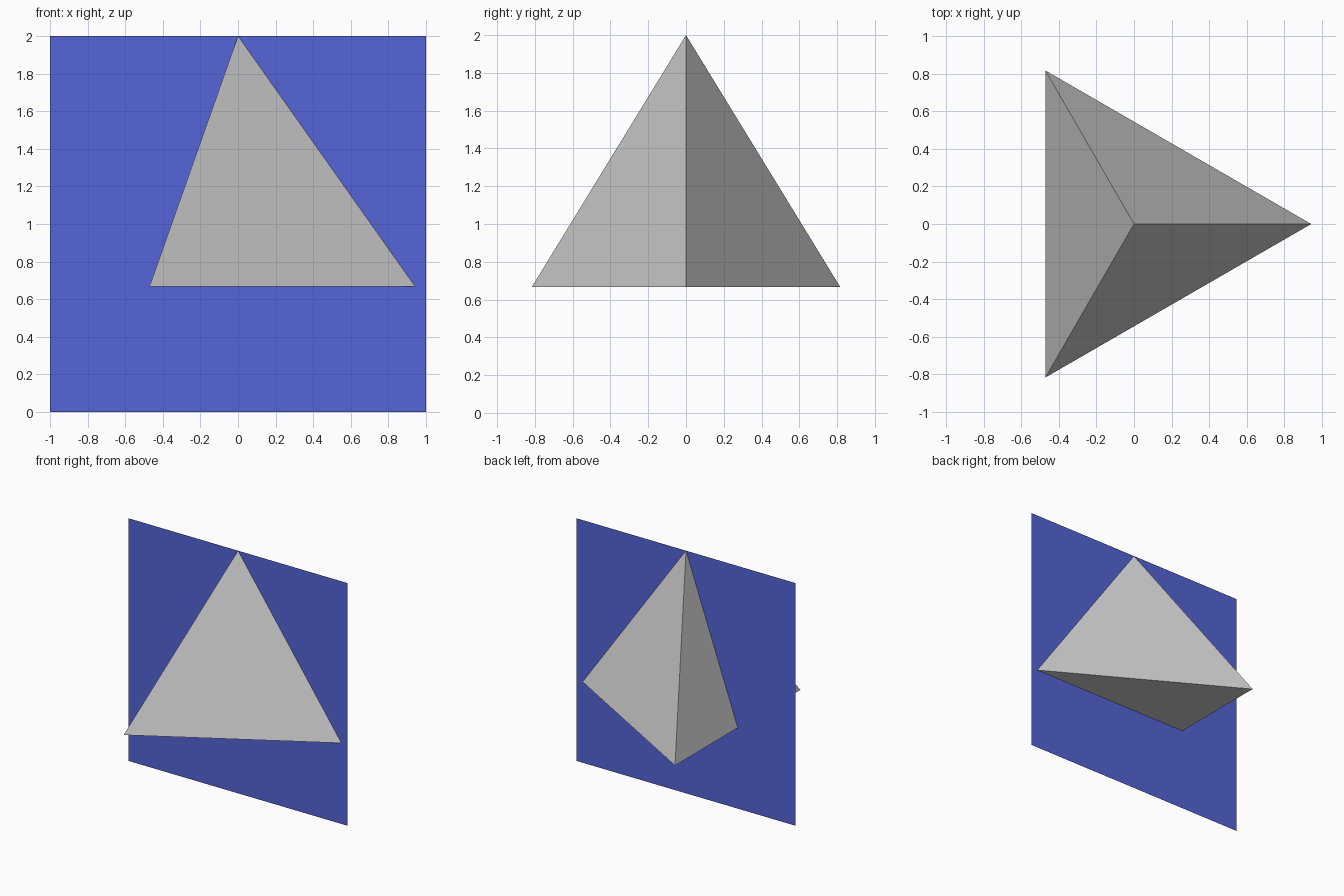
import bpy, bmesh
from math import sin, cos, tau, sqrt

if "Cube" in bpy.data.objects:
    bpy.data.objects.remove(bpy.data.objects["Cube"])


def make_object(name, points, faces):
    mesh = bpy.data.meshes.new(name)
    mesh.from_pydata(points, [], faces)
    bm = bmesh.new()
    bm.from_mesh(mesh)
    bmesh.ops.recalc_face_normals(bm, faces=bm.faces[:])
    bm.to_mesh(mesh)
    bm.free()
    obj = bpy.data.objects.new(name, mesh)
    bpy.context.collection.objects.link(obj)
    return obj


# Regular tetrahedron inscribed in a unit sphere centred at z = 1
radius, base_z = 2 * sqrt(2) / 3, 2 / 3
base = [(radius * cos(i * tau / 3), radius * sin(i * tau / 3), base_z) for i in range(3)]
sides = [(i, (i + 1) % 3, 3) for i in range(3)]
make_object("tetrahedron", base + [(0, 0, 2)], [(2, 1, 0)] + sides)

# Upright square sheet cutting through the middle, facing the front
sheet = make_object("vertical_plane",
                    [(-1, 0, 0), (1, 0, 0), (1, 0, 2), (-1, 0, 2)],
                    [(0, 1, 2, 3)])
# Make the single face point towards the front
if sheet.data.polygons[0].normal.y > 0:
    sheet.data.flip_normals()
blue = bpy.data.materials.new("blue")
blue.diffuse_color = (0.09, 0.13, 0.68, 1)
blue.use_nodes = True
blue.node_tree.nodes["Principled BSDF"].inputs["Base Color"].default_value = blue.diffuse_color
sheet.data.materials.append(blue)
